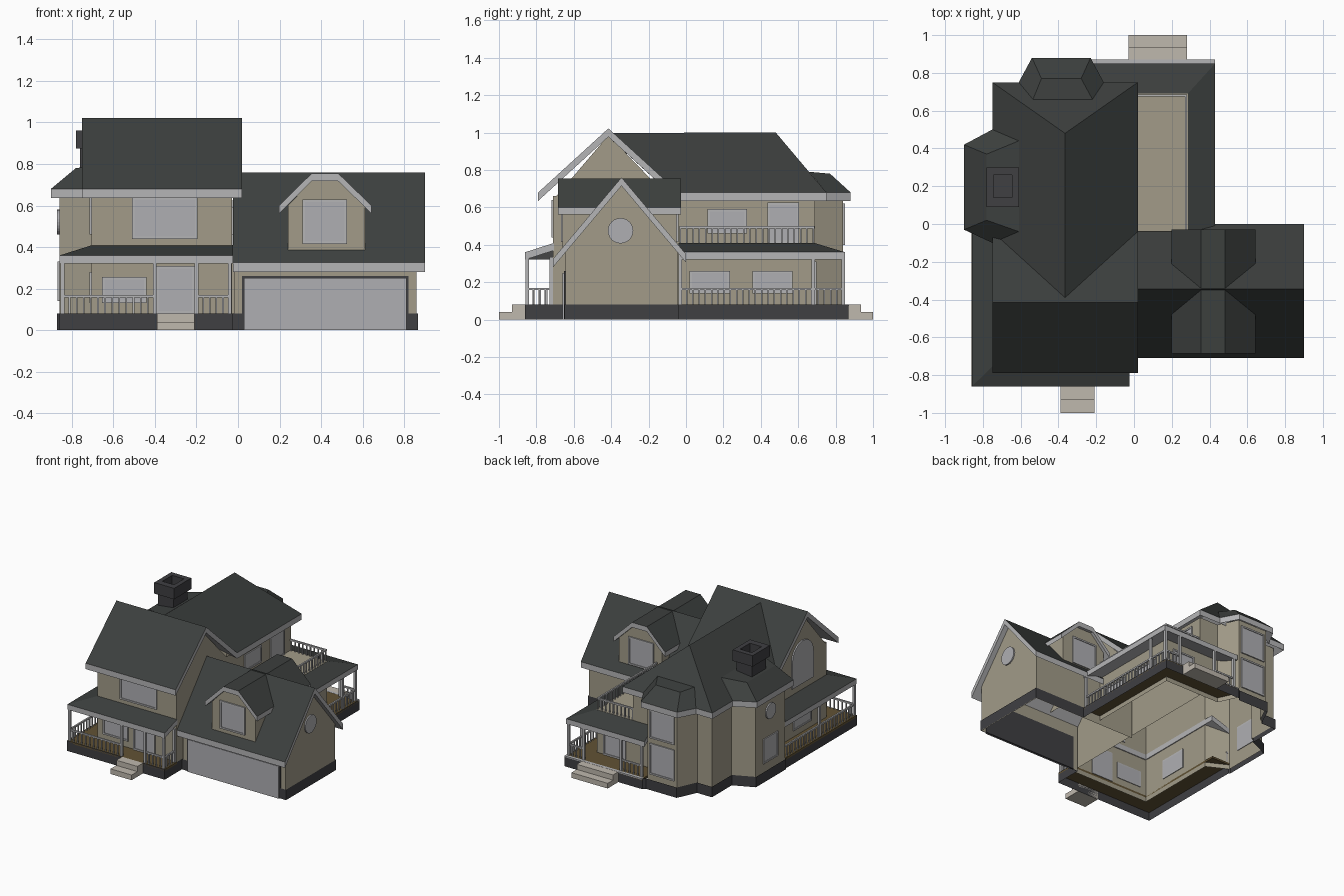
import bpy, math

if "Cube" in bpy.data.objects:
    bpy.data.objects.remove(bpy.data.objects["Cube"])

def mat(name, r, g, b):
    m = bpy.data.materials.new(name)
    m.diffuse_color = (r, g, b, 1)
    m.use_nodes = True
    m.node_tree.nodes["Principled BSDF"].inputs["Base Color"].default_value = m.diffuse_color
    return m

WALL = mat("wall", .36, .33, .25)
TRIM = mat("trim", .46, .46, .47)
ROOF = mat("roof", .045, .05, .048)
BASE = mat("base", .05, .05, .055)
WOOD = mat("wood", .12, .085, .035)
STONE = mat("stone", .52, .48, .42)
PANE = mat("pane", .43, .43, .45)

def mesh(name, verts, faces, mats, idx=None):
    me = bpy.data.meshes.new(name)
    me.from_pydata(verts, [], faces)
    for m in mats:
        me.materials.append(m)
    if idx:
        me.polygons.foreach_set("material_index", idx)
    me.update()
    ob = bpy.data.objects.new(name, me)
    bpy.context.collection.objects.link(ob)
    return ob

def boxes(name, items, m):
    """One object made of boxes (x0, x1, y0, y1, z0, z1)."""
    v, f = [], []
    for x0, x1, y0, y1, z0, z1 in items:
        n = len(v)
        v += [(x, y, z) for z in (z0, z1) for x, y in ((x0, y0), (x1, y0), (x1, y1), (x0, y1))]
        f += [[n + i for i in q] for q in ((3, 2, 1, 0), (4, 5, 6, 7), (0, 1, 5, 4),
                                           (1, 2, 6, 5), (2, 3, 7, 6), (3, 0, 4, 7))]
    return mesh(name, v, f, [m])

def ribbon(name, pts, z0, z1, m, closed=True):
    """Upright wall strip along a plan outline."""
    n = len(pts)
    v = [(x, y, z0) for x, y in pts] + [(x, y, z1) for x, y in pts]
    f = [(i, (i + 1) % n, n + (i + 1) % n, n + i) for i in range(n if closed else n - 1)]
    return mesh(name, v, f, [m])

def roof(name, verts, faces, t=.045):
    """Roof surface thickened downward: dark on top, pale fascia and soffit."""
    n, up = len(verts), []
    for f in faces:
        a = sum(verts[f[i - 1]][0] * verts[f[i]][1] - verts[f[i]][0] * verts[f[i - 1]][1]
                for i in range(len(f)))
        up.append(list(f) if a > 0 else list(f)[::-1])
    edges = {(f[i - 1], f[i]) for f in up for i in range(len(f))}
    sides = [(b, a, a + n, b + n) for a, b in edges if (b, a) not in edges]
    v = list(verts) + [(x, y, z - t) for x, y, z in verts]
    low = [[i + n for i in f[::-1]] for f in up]
    return mesh(name, v, up + low + sides, [ROOF, TRIM],
                [0] * len(up) + [1] * (len(low) + len(sides)))

def panel(name, axis, pos, out, u0, u1, z0, z1, frame=.012):
    """Framed window or door standing off a wall; axis is the wall normal."""
    def bx(d0, d1, a, b, c, e):
        d = sorted((pos + out * d0, pos + out * d1))
        return (*d, a, b, c, e) if axis == 'x' else (a, b, *d, c, e)
    boxes(name + "_frame", [bx(-.005, .009, u0, u0 + frame, z0, z1), bx(-.005, .009, u1 - frame, u1, z0, z1),
                            bx(-.005, .009, u0, u1, z0, z0 + frame), bx(-.005, .009, u0, u1, z1 - frame, z1)], TRIM)
    boxes(name, [bx(-.005, .004, u0, u1, z0, z1)], PANE)

def railing(name, p, q, z, h=.09):
    (x0, y0), (x1, y1) = p, q
    n = max(2, round(math.hypot(x1 - x0, y1 - y0) / .034))
    xa, xb, ya, yb = min(x0, x1), max(x0, x1), min(y0, y1), max(y0, y1)
    b = [(xa - .006, xb + .006, ya - .006, yb + .006, z + h - .012, z + h)]
    for i in range(n + 1):
        x, y = x0 + (x1 - x0) * i / n, y0 + (y1 - y0) * i / n
        b.append((x - .004, x + .004, y - .004, y + .004, z, z + h - .01))
    boxes(name, b, TRIM)

def disc(name, x, y, z, r, out, arch=0):
    """Round window on an x-facing wall, or arched when arch > 0."""
    ang = [math.pi * i / 12 for i in range(13 if arch else 24)]
    p = [(y + r * math.cos(a), z + r * math.sin(a)) for a in ang]
    if arch:
        p += [(y - r, z - arch), (y + r, z - arch)]
    n = len(p)
    v = [(x, a, b) for a, b in p] + [(x + out * .01, a, b) for a, b in p]
    mesh(name, v, [list(range(n, 2 * n))] + [(i, (i + 1) % n, n + (i + 1) % n, n + i) for i in range(n)], [PANE])

# House walls with the left and back bays, and the single-storey side room
ribbon("house_walls", [(-.03, -.71), (-.03, .69), (-.19, .69), (-.26, .84), (-.51, .84), (-.58, .69),
                       (-.705, .69), (-.705, .45), (-.86, .38), (-.86, .02), (-.705, -.06), (-.705, -.71)],
       .03, .66, WALL)
for s, x in (("right", -.03), ("left", -.705)):
    mesh(s + "_gable_wall", [(x, -.71, .64), (x, -.08, .64), (x, -.415, .985)], [(0, 1, 2)], [WALL])
ribbon("side_room_walls", [(-.03, .69), (.28, .69), (.28, -.04)], .03, .40, WALL, False)
boxes("balcony_deck", [(-.03, .285, -.04, .69, .395, .41)], WALL)

# Main roof: hip running back from a cross gable
roof("main_roof", [(.02, .75, .68), (-.75, .75, .68), (-.365, .48, 1), (-.365, -.39, .998), (.02, -.04, .68),
                   (-.75, -.04, .68), (.02, -.415, 1.022), (-.75, -.415, 1.022), (.02, -.79, .68), (-.75, -.79, .68)],
     [(0, 2, 3, 4), (1, 2, 3, 5), (0, 1, 2), (6, 7, 5, 3, 4), (6, 7, 9, 8)])
bayf = [(0, 1, 4, 6), (1, 2, 5, 4), (2, 3, 7, 5), (4, 5, 7, 6)]
roof("left_bay_roof", [(-.75, .50, .68), (-.9, .42, .68), (-.9, -.03, .68), (-.75, -.1, .68),
                       (-.78, .37, .78), (-.78, .02, .78), (-.61, .44, .80), (-.61, -.04, .80)], bayf)
roof("back_bay_roof", [(-.61, .75, .68), (-.54, .88, .68), (-.23, .88, .68), (-.16, .75, .68),
                       (-.49, .77, .78), (-.28, .77, .78), (-.535, .66, .79), (-.22, .66, .79)], bayf)

# Chimney with a hollow cap
boxes("chimney_stem", [(-.76, -.63, .11, .28, .68, .885)], BASE)
boxes("chimney_cap", [(-.78, -.745, .09, .30, .875, .96), (-.645, -.61, .09, .30, .875, .96),
                      (-.745, -.645, .09, .14, .875, .96), (-.745, -.645, .26, .30, .875, .96)], BASE)

# Garage
gy = [(-.645, 0), (-.645, .36), (-.345, .72), (-.045, .36), (-.045, 0)]
mesh("garage_walls", [(x, y, z) for x in (-.02, .86) for y, z in gy],
     [(5, 6, 7, 8, 9), (0, 5, 6, 1), (4, 9, 8, 3)], [WALL])
roof("garage_roof", [(x, y, z) for y, z in ((-.71, .326), (-.345, .76), (0, .35)) for x in (-.025, .9)],
     [(0, 1, 3, 2), (2, 3, 5, 4)])
boxes("garage_door_surround", [(.02, .82, -.652, -.64, 0, .26)], BASE)
boxes("garage_door", [(.03, .81, -.66, -.645, 0, .25)], PANE)
disc("garage_round_window", .86, -.35, .475, .068, 1)

# Two dormers, front and back
prof = [(.24, .37), (.61, .37), (.61, .60), (.48, .725), (.36, .725), (.24, .60)]
for nm, wy, ry, out in (("front", -.66, -.685, -1), ("back", -.05, -.028, 1)):
    mesh(nm + "_dormer_walls", [(x, y, z) for y in (wy, -.345) for x, z in prof],
         [(0, 1, 2, 3, 4, 5), (1, 7, 8, 2), (0, 6, 11, 5)], [WALL])
    roof(nm + "_dormer_roof", [(x, y, z) for y in (ry, -.345)
                               for x, z in ((.198, .60), (.355, .755), (.482, .755), (.642, .60))],
         [(0, 1, 5, 4), (1, 2, 6, 5), (2, 3, 7, 6)], .038)
    panel(nm + "_dormer_window", 'y', wy, out, .31, .525, .415, .63)

# Dark foundation band
ribbon("foundation", [(.02, -.65), (-.025, -.65), (-.025, -.86), (-.86, -.86), (-.86, .01), (-.87, .02), (-.87, .387),
                      (-.712, .457), (-.712, .70), (-.585, .70), (-.515, .85), (-.255, .85), (-.235, .87),
                      (.43, .87), (.43, -.04), (.866, -.04), (.866, -.65), (.81, -.65)], 0, .08, BASE, False)

# Porch floors, roofs and steps
boxes("front_porch_floor", [(-.86, -.025, -.86, -.71, .065, .08), (-.86, -.705, -.71, .02, .065, .08)], WOOD)
boxes("back_porch_floor", [(.28, .43, -.04, .87, .065, .08), (-.235, .28, .69, .87, .065, .08)], WOOD)
boxes("back_porch_edge", [(-.235, .43, .85, .872, .072, .081)], TRIM)
lf = [(0, 1, 4, 3), (1, 2, 5, 4)]
roof("front_porch_roof", [(-.025, -.86, .36), (-.858, -.86, .36), (-.858, .02, .36),
                          (-.025, -.705, .41), (-.70, -.705, .41), (-.70, .02, .41)], lf, .04)
roof("back_porch_roof", [(.43, -.04, .36), (.43, .85, .36), (-.24, .85, .36),
                         (.28, -.04, .41), (.28, .685, .41), (-.2, .685, .41)], lf, .04)
boxes("front_steps", [(-.39, -.21, -.93, -.86, 0, .08), (-.39, -.21, -1, -.93, 0, .04)], STONE)
boxes("back_steps", [(-.03, .28, .87, .935, 0, .08), (-.03, .28, .935, 1, 0, .04)], STONE)

# Porch posts and railings
posts = [(-.845, -.848), (-.40, -.848), (-.20, -.848), (-.04, -.848), (-.04, -.72), (-.845, -.42),
         (.415, -.03), (.415, .68), (.415, .84), (.285, .84), (-.035, .84), (-.21, .84)]
boxes("porch_posts", [(x - .009, x + .009, y - .009, y + .009, .08, .335) for x, y in posts], TRIM)
for i, (p, q) in enumerate([((-.845, -.848), (-.40, -.848)), ((-.20, -.848), (-.04, -.848)),
                            ((-.04, -.848), (-.04, -.72)), ((-.845, -.848), (-.845, .01)),
                            ((.415, -.03), (.415, .84)), ((.285, .84), (.415, .84)), ((-.21, .84), (-.035, .84))]):
    railing(f"porch_railing_{i}", p, q, .08)
railing("balcony_side_railing", (.275, -.03), (.275, .68), .41)
railing("balcony_back_railing", (-.02, .68), (.275, .68), .41)

# Windows and doors
for a in [("front_upper_window", 'y', -.71, -1, -.51, -.195, .44, .64),
          ("front_lower_window", 'y', -.71, -1, -.655, -.44, .13, .255),
          ("front_door", 'y', -.71, -1, -.395, -.21, .08, .31),
          ("side_lower_window_a", 'x', .28, 1, .02, .235, .14, .26),
          ("side_lower_window_b", 'x', .28, 1, .355, .57, .14, .26),
          ("side_upper_window", 'x', -.03, 1, .115, .325, .46, .59),
          ("balcony_door", 'x', -.03, 1, .435, .605, .41, .625),
          ("back_door", 'y', .69, 1, .03, .22, .08, .31),
          ("back_bay_lower_window", 'y', .84, 1, -.49, -.28, .12, .36),
          ("back_bay_upper_window", 'y', .84, 1, -.49, -.28, .40, .62),
          ("left_bay_window", 'x', -.86, -1, .11, .29, .14, .33),
          ("left_porch_window", 'x', -.705, -1, -.52, -.30, .13, .28)]:
    panel(*a)
disc("left_bay_round_window", -.86, .20, .52, .06, -1)
disc("left_gable_arched_window", -.705, -.41, .66, .13, -1, .20)
